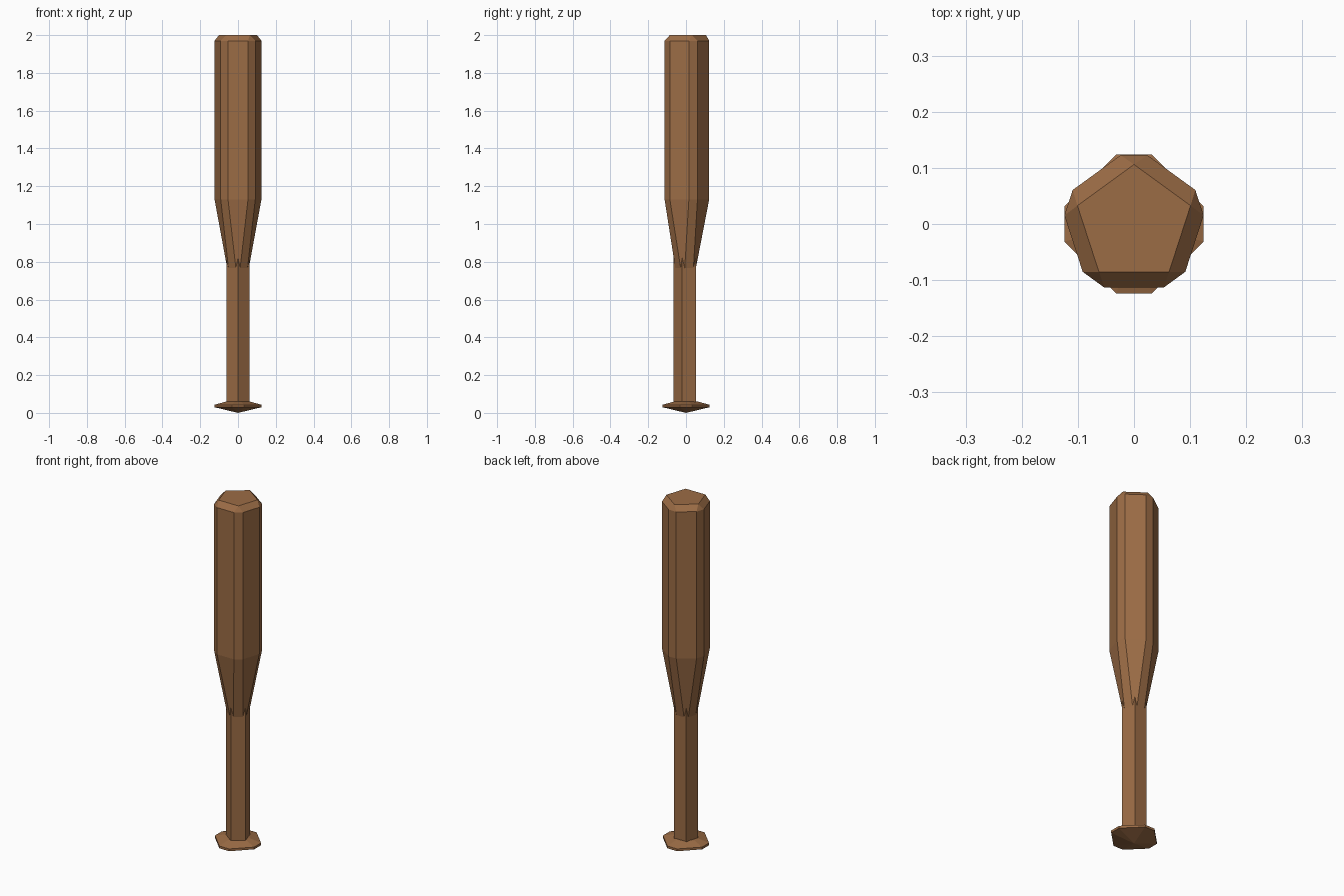
import bpy, bmesh
from math import radians, cos, sin

if "Cube" in bpy.data.objects:
    bpy.data.objects.remove(bpy.data.objects["Cube"])

wood = bpy.data.materials.new("wood")
wood.diffuse_color = (0.33, 0.15, 0.06, 1)
wood.use_nodes = True
wood.node_tree.nodes["Principled BSDF"].inputs["Base Color"].default_value = wood.diffuse_color


def ring(n, r, start, half, z):
    """n-sided outline with each corner split by +-half degrees (0 = sharp corner)."""
    return [(r * cos(radians(start + k * 360 / n + s * half)),
             r * sin(radians(start + k * 360 / n + s * half)), z)
            for k in range(n) for s in (-1, 1)]


def loft(name, rings):
    """Skin the rings, cap both ends and weld the sharp corners."""
    bm = bmesh.new()
    rows = [[bm.verts.new(p) for p in r] for r in rings]
    for a, b in zip(rows, rows[1:]):
        m = len(a)
        for i in range(m):
            j = (i + 1) % m
            bm.faces.new((a[i], a[j], b[j], b[i]))
    bm.faces.new(rows[0][::-1])
    bm.faces.new(rows[-1])
    bmesh.ops.remove_doubles(bm, verts=bm.verts[:], dist=0.0005)
    bmesh.ops.recalc_face_normals(bm, faces=bm.faces[:])
    me = bpy.data.meshes.new(name)
    bm.to_mesh(me)
    bm.free()
    me.materials.append(wood)
    ob = bpy.data.objects.new(name, me)
    bpy.context.collection.objects.link(ob)
    return ob


# Barrel: chamfered pentagon, tapering to a pentagon turned half a step
loft("barrel", [
    ring(5, 0.053, 90, 27, 0.74),
    ring(5, 0.125, 90, 11, 1.13),
    ring(5, 0.125, 90, 11, 1.97),
    ring(5, 0.106, 90, 0, 2.0),
])

# Handle: plain pentagon with a corner to the front
loft("handle", [
    ring(5, 0.065, -90, 0, 0.03),
    ring(5, 0.065, -90, 0, 0.90),
])

# Knob: chamfered diamond disc with a shallow pointed underside
loft("knob", [
    ring(4, 0.0, 0, 0, 0.0),
    ring(4, 0.128, 0, 14, 0.03),
    ring(4, 0.128, 0, 14, 0.043),
    ring(4, 0.065, 0, 14, 0.06),
])
